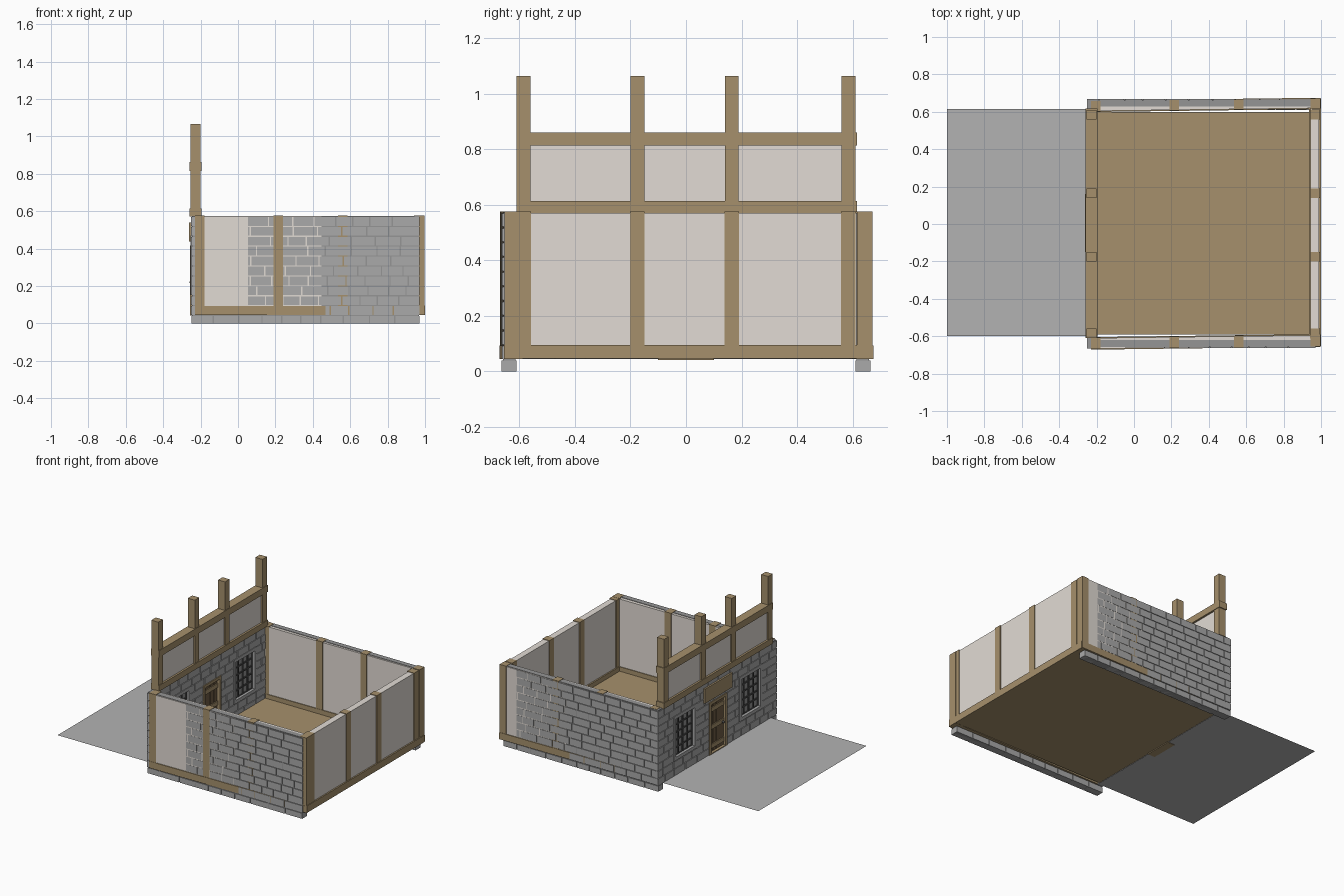
import bpy, bmesh, random

if "Cube" in bpy.data.objects:
    bpy.data.objects.remove(bpy.data.objects["Cube"])
random.seed(4)


def material(name, rgb):
    m = bpy.data.materials.new(name)
    m.diffuse_color = (*rgb, 1)
    m.use_nodes = True
    m.node_tree.nodes["Principled BSDF"].inputs["Base Color"].default_value = m.diffuse_color
    return m


TIMBER = material("timber", (0.38, 0.28, 0.15))
DARK = material("dark_wood", (0.16, 0.11, 0.06))
PLASTER = material("plaster", (0.76, 0.71, 0.66))
STONE = material("stone", (0.40, 0.40, 0.40))
MORTAR = material("mortar", (0.30, 0.30, 0.30))
IRON = material("iron", (0.08, 0.08, 0.08))
PAVING = material("paving", (0.45, 0.45, 0.45))


def boxes(name, items, mat, shear=0.0):
    """One object from boxes (x0, x1, y0, y1, z0, z1); shear skews y along x."""
    bm = bmesh.new()
    for x0, x1, y0, y1, z0, z1 in items:
        for v in bmesh.ops.create_cube(bm, size=1)["verts"]:
            x = x1 if v.co.x > 0 else x0
            y = y1 if v.co.y > 0 else y0
            v.co = (x, y + shear * x, z1 if v.co.z > 0 else z0)
    me = bpy.data.meshes.new(name)
    bm.to_mesh(me)
    bm.free()
    me.materials.append(mat)
    ob = bpy.data.objects.new(name, me)
    bpy.context.collection.objects.link(ob)
    return ob


def masonry(name, a0, a1, d0, d1, levels, along_x, openings=()):
    """Coursed stone wall along one axis, with recessed mortar and openings."""
    stones, mortar = [], []

    def add(target, p, q, lo, hi, zb, zt):
        target.append((p, q, lo, hi, zb, zt) if along_x else (lo, hi, p, q, zb, zt))

    for row, (zb, zt) in enumerate(zip(levels, levels[1:])):
        spans, start = [], a0
        for o0, o1, oz0, oz1 in sorted(openings):
            if zb < oz1 - 0.005 and zt > oz0 + 0.005:
                spans.append((start, o0))
                start = o1
        spans.append((start, a1))
        for s, e in spans:
            add(mortar, s + 0.003, e - 0.003, d0 + 0.005, d1 - 0.005, zb, zt)
            p, first = s, True
            while p < e - 0.001:
                w = random.uniform(0.09, 0.14)
                if first and row % 2:
                    w *= 0.5
                first = False
                q = e if e - p - w < 0.04 else p + w
                add(stones, p, q - (0 if q == e else 0.007), d0, d1, zb, zt - 0.006)
                p = q
    boxes(name + "_stones", stones, STONE)
    boxes(name + "_mortar", mortar, MORTAR)


# Stone walls: facade with a door and two windows, then the two sides
COURSE = [0.045 + 0.053 * i for i in range(11)]
WINDOWS = [(-0.50, -0.24), (0.24, 0.50)]
DOOR_TOP = COURSE[7]
holes = [(a, b, COURSE[2], COURSE[8]) for a, b in WINDOWS]
holes.append((-0.1, 0.1, 0.0, DOOR_TOP))
masonry("facade", -0.665, 0.669, -0.25, -0.205, COURSE, False, holes)
masonry("front_wall", -0.248, 0.97, -0.663, -0.615, COURSE, True)
masonry("back_wall", -0.248, 0.97, 0.622, 0.668, COURSE, True)
masonry("front_footing", -0.248, 0.97, -0.664, -0.61, [0, 0.045], True)
masonry("back_footing", -0.248, 0.97, 0.61, 0.665, [0, 0.045], True)

# Timber-framed plaster walls, slightly skewed so they pass through the stone
SKEW = 0.0128
side_posts = [(-0.23, -0.178), (0.19, 0.24), (0.535, 0.585), (0.945, 0.996)]
for side, y0, y1 in (("front", -0.6637, -0.607), ("back", 0.607, 0.6569)):
    boxes(side + "_plaster", [(-0.225, 0.99, y0, y1, 0.06, 0.572)], PLASTER, SKEW)
    boxes(side + "_posts", [(a, b, y0 - 0.003, y1 + 0.003, 0.06, 0.577)
                            for a, b in side_posts], TIMBER, SKEW)
    boxes(side + "_sill", [(-0.23, 0.998, y0 - 0.0053, y1 + 0.0053, 0.045, 0.093)],
          TIMBER, SKEW)

# Right end wall
POST_Y = [-0.585, -0.175, 0.165, 0.585]
boxes("right_plaster", [(0.945, 0.99, -0.61, 0.615, 0.06, 0.572)], PLASTER)
boxes("right_posts", [(0.94, 0.995, y - 0.026, y + 0.026, 0.06, 0.576)
                      for y in POST_Y], TIMBER)
boxes("right_sill", [(0.935, 1.0, -0.655, 0.67, 0.046, 0.095)], TIMBER)

# Floor and paving in front of the door
boxes("floor", [(-0.21, 0.94, -0.59, 0.60, 0.047, 0.062)], TIMBER)
bpy.ops.mesh.primitive_plane_add(size=1, location=(-0.605, 0.0075, 0.044))
paving = bpy.context.object
paving.name = "paving"
paving.scale = (0.79, 1.215, 1)
paving.data.materials.append(PAVING)

# Upper frame above the facade
boxes("upper_posts", [(-0.255, -0.2, y - 0.025, y + 0.025, 0.572, 1.065)
                      for y in POST_Y], TIMBER)
boxes("upper_rails", [(-0.259, -0.196, -0.61, 0.617, a, b)
                      for a, b in ((0.572, 0.614), (0.815, 0.862))], TIMBER)
boxes("upper_plaster", [(-0.245, -0.21, -0.59, 0.59, 0.61, 0.82)], PLASTER)

# Windows: stone surround, pane and iron grid
for i, (a, b) in enumerate(WINDOWS):
    z0, z1, f = COURSE[2], COURSE[8], 0.024
    boxes(f"window_surround_{i}", [
        (-0.254, -0.201, a, a + f, z0, z1), (-0.254, -0.201, b - f, b, z0, z1),
        (-0.254, -0.201, a + f, b - f, z0, z0 + f),
        (-0.254, -0.201, a + f, b - f, z1 - f, z1)], STONE)
    a, b, z0, z1 = a + f, b - f, z0 + f, z1 - f
    boxes(f"window_pane_{i}", [(-0.229, -0.225, a, b, z0, z1)], MORTAR)
    bars = [(-0.236, -0.218, a + (b - a) * k / 4 - 0.005, a + (b - a) * k / 4 + 0.005,
             z0, z1) for k in range(5)]
    bars += [(-0.235, -0.219, a, b, z0 + (z1 - z0) * k / 5 - 0.005,
              z0 + (z1 - z0) * k / 5 + 0.005) for k in range(6)]
    boxes(f"window_grid_{i}", bars, IRON)

# Door: frame, planks, cross rails, knob and threshold
boxes("door_frame", [(-0.256, -0.199, -0.1, -0.08, 0.045, DOOR_TOP),
                     (-0.256, -0.199, 0.08, 0.1, 0.045, DOOR_TOP),
                     (-0.256, -0.199, -0.08, 0.08, DOOR_TOP - 0.02, DOOR_TOP)], TIMBER)
boxes("door_planks", [(-0.238, -0.218, -0.08 + 0.04 * k, -0.042 + 0.04 * k,
                       0.047, DOOR_TOP - 0.02) for k in range(4)], DARK)
boxes("door_rails", [(-0.244, -0.212, -0.08, 0.08, z, z + 0.03)
                     for z in (0.075, 0.21, 0.335)], TIMBER)
boxes("door_threshold", [(-0.256, -0.2, -0.1, 0.1, 0.041, 0.05)], TIMBER)
bpy.ops.mesh.primitive_uv_sphere_add(segments=12, ring_count=8, radius=0.009,
                                     location=(-0.25, -0.062, 0.22))
bpy.context.object.name = "door_knob"
bpy.context.object.data.materials.append(IRON)

# Blank sign board over the door
boxes("sign_board", [(-0.262, -0.248, -0.15, 0.16, 0.437, 0.54)], TIMBER)
